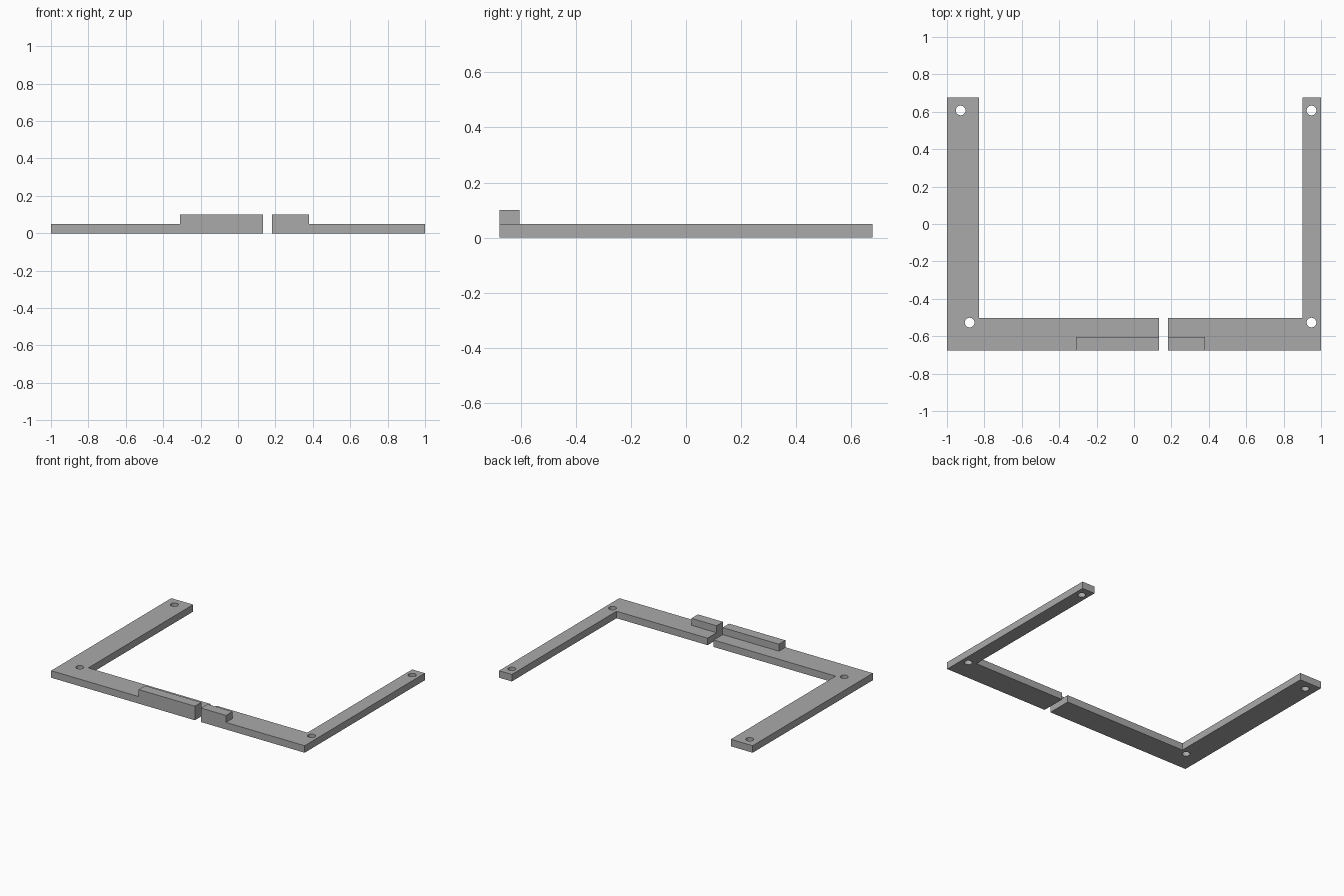
import bpy
import bmesh
from mathutils import Matrix

cube = bpy.data.objects.get("Cube")
if cube:
    bpy.data.objects.remove(cube, do_unlink=True)

THICK, RIDGE_TOP = 0.05, 0.10
FRONT, BACK = -0.677, 0.677
BAR_BACK, RIDGE_BACK = -0.503, -0.604
HOLE_RADIUS = 0.026

grey = bpy.data.materials.new("plain grey")
grey.use_nodes = True
colour = (0.40, 0.40, 0.40, 1)
grey.diffuse_color = colour
grey.node_tree.nodes["Principled BSDF"].inputs["Base Color"].default_value = colour


def finish(name, bm):
    bmesh.ops.recalc_face_normals(bm, faces=bm.faces)
    mesh = bpy.data.meshes.new(name)
    bm.to_mesh(mesh)
    bm.free()
    mesh.materials.append(grey)
    obj = bpy.data.objects.new(name, mesh)
    bpy.context.collection.objects.link(obj)
    return obj


def prism(name, outline, height):
    """Extrude a flat outline upwards from the ground."""
    bm = bmesh.new()
    base = bm.faces.new([bm.verts.new((x, y, 0)) for x, y in outline])
    top = bmesh.ops.extrude_face_region(bm, geom=[base], use_keep_orig=True)
    verts = [v for v in top["geom"] if isinstance(v, bmesh.types.BMVert)]
    bmesh.ops.translate(bm, verts=verts, vec=(0, 0, height))
    return finish(name, bm)


def peg(name, x, y):
    bm = bmesh.new()
    bmesh.ops.create_cone(bm, cap_ends=True, segments=32, radius1=HOLE_RADIUS,
                          radius2=HOLE_RADIUS, depth=0.4,
                          matrix=Matrix.Translation((x, y, 0)))
    return finish(name, bm)


def combine(target, tool, operation):
    """Apply a boolean and remove its helper."""
    mod = target.modifiers.new(operation.lower(), "BOOLEAN")
    mod.operation, mod.solver, mod.object = operation, "EXACT", tool
    bpy.context.view_layer.objects.active = target
    bpy.ops.object.modifier_apply(modifier=mod.name)
    bpy.data.objects.remove(tool, do_unlink=True)


def bracket(name, outer, inner, gap, ridge_end, holes):
    """L-shaped plate with a raised front lip and screw holes."""
    plate = prism(name, [(outer, FRONT), (gap, FRONT), (gap, BAR_BACK),
                         (inner, BAR_BACK), (inner, BACK), (outer, BACK)], THICK)
    lip = prism("lip_helper", [(ridge_end, FRONT), (gap, FRONT),
                               (gap, RIDGE_BACK), (ridge_end, RIDGE_BACK)], RIDGE_TOP)
    combine(plate, lip, "UNION")
    for x, y in holes:
        combine(plate, peg("hole_helper", x, y), "DIFFERENCE")


# Wide-armed bracket on the right, narrow-armed bracket on the left
bracket("right_bracket", -1.0, -0.828, 0.134, -0.31,
        [(-0.927, 0.607), (-0.879, -0.527)])
bracket("left_bracket", 1.0, 0.90, 0.182, 0.38,
        [(0.949, 0.607), (0.949, -0.527)])
